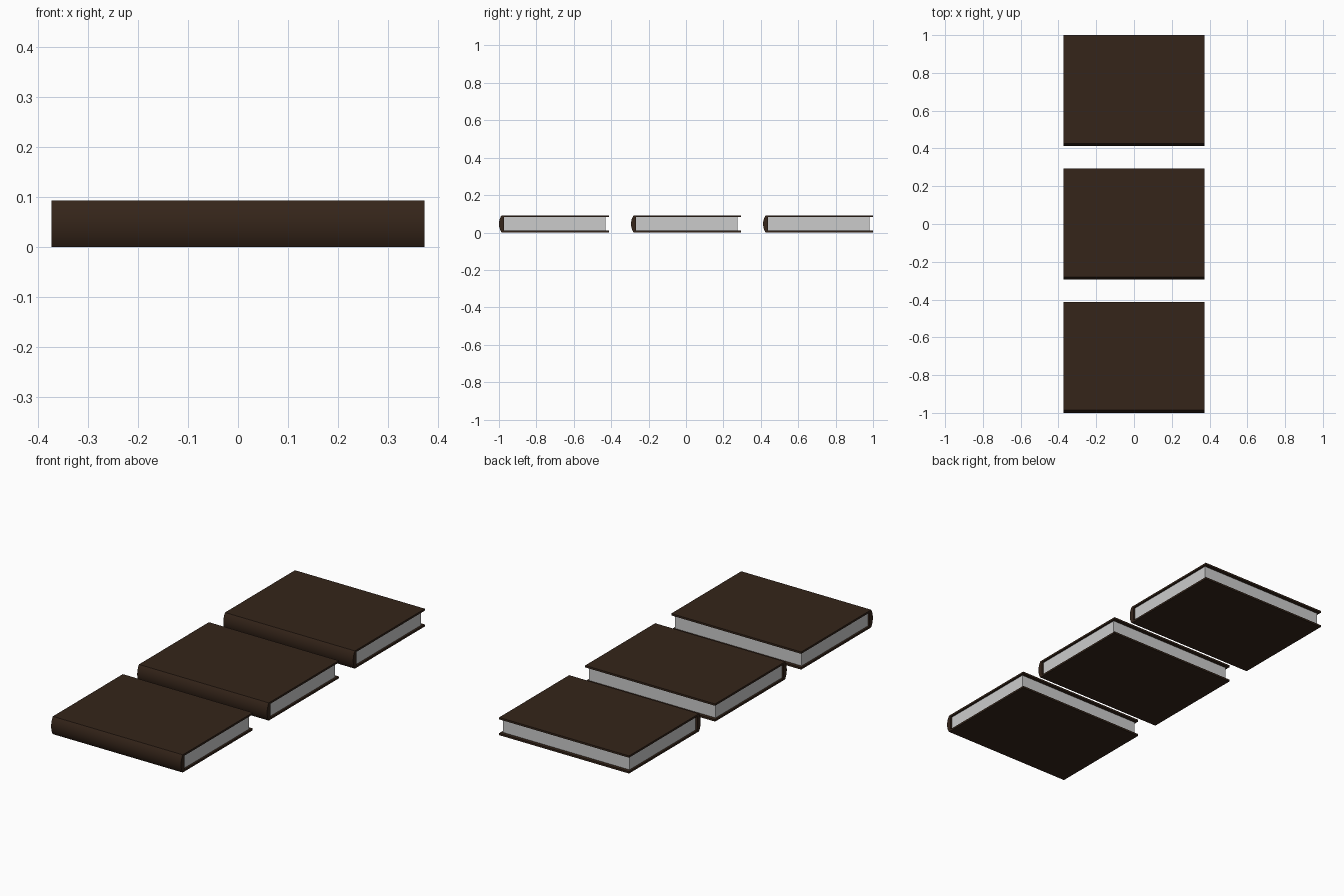
import bpy, bmesh, math

if "Cube" in bpy.data.objects:
    bpy.data.objects.remove(bpy.data.objects["Cube"])

HALF_X, DEPTH, HEIGHT = 0.373, 0.588, 0.092
BOARD = 0.010        # cover board thickness
BULGE = 0.014        # how far the spine bows out
SPINE = 0.027        # spine depth up to the page block

leather = bpy.data.materials.new("brown_cover")
leather.diffuse_color = (0.035, 0.018, 0.010, 1)
leather.use_nodes = True
leather.node_tree.nodes["Principled BSDF"].inputs["Base Color"].default_value = leather.diffuse_color


def extrude_profile(name, profile, half_x, y, material=None):
    """Extrude a closed (y, z) profile along x."""
    bm = bmesh.new()
    face = bm.faces.new([bm.verts.new((-half_x, py, pz)) for py, pz in profile])
    out = bmesh.ops.extrude_face_region(bm, geom=[face])["geom"]
    bmesh.ops.translate(bm, vec=(2 * half_x, 0, 0),
                        verts=[v for v in out if isinstance(v, bmesh.types.BMVert)])
    bmesh.ops.recalc_face_normals(bm, faces=bm.faces)
    mesh = bpy.data.meshes.new(name)
    bm.to_mesh(mesh)
    bm.free()
    obj = bpy.data.objects.new(name, mesh)
    obj.location.y = y
    bpy.context.collection.objects.link(obj)
    if material:
        mesh.materials.append(material)
    bpy.ops.object.select_all(action='DESELECT')
    obj.select_set(True)
    bpy.context.view_layer.objects.active = obj
    bpy.ops.object.shade_smooth_by_angle(angle=math.radians(30))
    return obj


# Cover: two boards joined by a rounded spine (circular arc through the bulge)
mid = HEIGHT / 2
radius = (mid ** 2 + BULGE ** 2) / (2 * BULGE)
half_angle = math.asin(mid / radius)
steps = 12
arc = []
for i in range(steps + 1):
    a = half_angle * (1 - 2 * i / steps)
    arc.append((radius - radius * math.cos(a), mid + radius * math.sin(a)))
cover = arc + [(DEPTH, 0), (DEPTH, BOARD), (SPINE, BOARD),
               (SPINE, HEIGHT - BOARD), (DEPTH, HEIGHT - BOARD), (DEPTH, HEIGHT)]

# Page block, set in from the board edges
back = DEPTH - 0.018
pages = [(SPINE, BOARD), (back, BOARD), (back, HEIGHT - BOARD), (SPINE, HEIGHT - BOARD)]

# Three books in a row
for n, label in enumerate(("front", "middle", "back")):
    y = -1 + n * (2 - DEPTH) / 2
    extrude_profile(f"{label}_book_cover", cover, HALF_X, y, leather)
    extrude_profile(f"{label}_book_pages", pages, HALF_X - 0.010, y)
